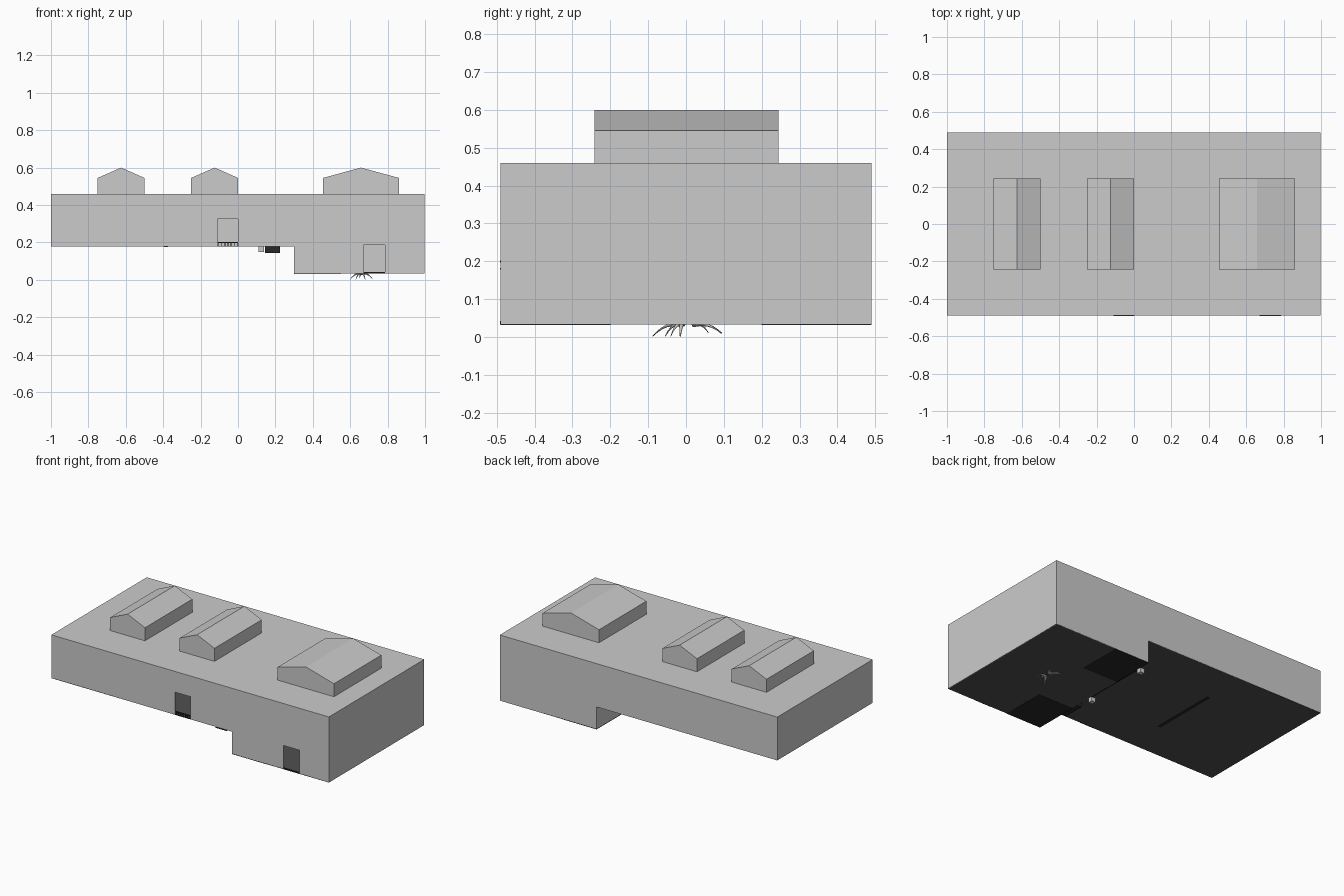
import bpy, bmesh, math
from mathutils import Vector

if "Cube" in bpy.data.objects:
    bpy.data.objects.remove(bpy.data.objects["Cube"])


def material(name, r, g, b):
    m = bpy.data.materials.new(name)
    m.diffuse_color = (r, g, b, 1)
    m.use_nodes = True
    m.node_tree.nodes["Principled BSDF"].inputs["Base Color"].default_value = m.diffuse_color
    return m


GREY = material("light grey plaster", 0.6, 0.6, 0.6)
FLOOR = material("dark grey floor", 0.08, 0.08, 0.08)
BLACK = material("near black metal", 0.02, 0.02, 0.02)
MID = material("medium grey metal", 0.2, 0.2, 0.2)
BONE = material("pale bone", 0.56, 0.56, 0.51)


def finish(bm, name, mat):
    bmesh.ops.recalc_face_normals(bm, faces=bm.faces)
    me = bpy.data.meshes.new(name)
    bm.to_mesh(me)
    bm.free()
    me.materials.append(mat)
    ob = bpy.data.objects.new(name, me)
    bpy.context.collection.objects.link(ob)
    return ob


def boxes(name, mat, *ranges):
    """Each range is x0, x1, y0, y1, z0, z1."""
    bm = bmesh.new()
    for x0, x1, y0, y1, z0, z1 in ranges:
        vs = bmesh.ops.create_cube(bm, size=1)["verts"]
        for v in vs:
            v.co = Vector((x1 if v.co.x > 0 else x0,
                           y1 if v.co.y > 0 else y0,
                           z1 if v.co.z > 0 else z0))
    return finish(bm, name, mat)


def prism(name, mat, profile, y0, y1):
    """Extrude an xz outline along y."""
    bm = bmesh.new()
    f = bm.faces.new([bm.verts.new((x, y0, z)) for x, z in profile])
    r = bmesh.ops.extrude_face_region(bm, geom=[f])
    for v in r["geom"]:
        if isinstance(v, bmesh.types.BMVert):
            v.co.y = y1
    return finish(bm, name, mat)


X0, X1, Y, T = -1.0, 0.997, 0.49, 0.004
LOW, UP, TOP, STEP = 0.033, 0.178, 0.46, 0.30

# Stepped back wall
prism("back_wall", GREY, [(X0, UP), (STEP, UP), (STEP, LOW), (X1, LOW),
                          (X1, TOP), (X0, TOP)], Y - T, Y)

# Front wall in panels, leaving two open doorways
front = [(X0, -0.11, UP, TOP), (-0.11, 0.0, 0.325, TOP), (0.0, 0.67, UP, TOP),
         (STEP, 0.67, LOW, UP), (0.67, 0.785, 0.187, TOP),
         (0.785, X1, LOW, TOP)]
boxes("front_wall", GREY, *[(a, b, -Y, -Y + T, c, d) for a, b, c, d in front])

# End walls, step wall and roof slab
boxes("end_walls", GREY,
      (X0, X0 + T, -Y, Y, UP, TOP), (X1 - T, X1, -Y, Y, LOW, TOP),
      (STEP, STEP + T, -Y, Y, LOW, UP))
boxes("roof", GREY, (X0, X1, -Y, Y, TOP - T, TOP))

# Floors on two levels
boxes("upper_floor", FLOOR, (X0, STEP, -Y, Y, UP, UP + T))
boxes("lower_floor", FLOOR, (STEP, X1, -Y, Y, LOW, LOW + T))
boxes("floor_patches", BLACK,
      (STEP, 0.55, 0.2, Y, LOW - 0.001, LOW + 0.001),
      (STEP, 0.55, -Y, -0.2, LOW - 0.001, LOW + 0.001))

# Gabled roof lights
for i, (a, b) in enumerate([(-0.75, -0.5), (-0.25, 0.0), (0.455, 0.86)]):
    prism("roof_light_%d" % (i + 1), GREY,
          [(a, TOP), (b, TOP), (b, 0.545), ((a + b) / 2, 0.6), (a, 0.545)],
          -0.242, 0.244)

# Ceiling fittings sitting directly under the roof skin
E = 0.0004
boxes("ceiling_lamps", BLACK,
      *[(-0.95, 0.26, s * 0.37 - 0.005, s * 0.37 + 0.005, TOP - 0.01, TOP - E)
        for s in (-1, 1)])
boxes("ceiling_frame", MID,
      (0.11, 0.125, -0.22, 0.22, TOP - 0.01, TOP - E),
      (0.315, 0.33, -0.22, 0.22, TOP - 0.01, TOP - E),
      (0.11, 0.33, -0.22, -0.205, TOP - 0.01, TOP - E),
      (0.11, 0.33, 0.205, 0.22, TOP - 0.01, TOP - E))
boxes("ceiling_duct", MID, (-0.99, -0.76, -0.012, 0.012, TOP - 0.01, TOP - E))

# Wall slats against the inside of the right end wall
boxes("wall_slats", BLACK,
      *[(X1 - 0.01, X1 - E, y - 0.003, y + 0.003, 0.19, 0.38)
        for y in (-0.46, -0.37, -0.27, -0.18, -0.09, 0.0)])

# Low grating at the upper doorway and sill at the lower one
boxes("door_grating", BLACK,
      (-0.11, 0.0, -Y - 0.001, -Y + 0.006, 0.197, 0.202),
      (-0.11, 0.0, -Y - 0.001, -Y + 0.006, UP, 0.182),
      *[(-0.105 + i * 0.0165, -0.101 + i * 0.0165, -Y, -Y + 0.005, UP, 0.2)
        for i in range(7)])
boxes("door_sill", BLACK, (0.67, 0.785, -Y - 0.001, -Y + 0.006, LOW, 0.042))

# Frame feet and step hanging below the upper floor
boxes("frame_feet", GREY,
      *[(0.11, 0.14, y - 0.014, y + 0.014, 0.15, UP) for y in (-0.23, 0.21)])
boxes("hanging_step", BLACK, (0.145, 0.225, -0.2, 0.19, 0.165, UP),
      (0.145, 0.225, -0.44, -0.3, 0.143, UP))
boxes("floor_beam", BLACK, (-0.395, -0.375, -0.23, 0.21, UP - 0.003, UP))


# Curved claws reaching through the lower floor
def claw(name, base, tip, r):
    bm = bmesh.new()
    rings, n, m = [], 7, 8
    base, tip = Vector(base), Vector(tip)
    side = Vector((base.y - tip.y, tip.x - base.x, 0)).normalized()
    for i in range(n):
        t = i / (n - 1)
        c = base.lerp(tip, t)
        c.z = base.z + (tip.z - base.z) * t ** 2.5
        rad = r * (1 - 0.85 * t)
        up = Vector((0, 0, 1)).lerp((tip - base).normalized(), t * 0.6)
        rings.append([bm.verts.new(
            c + rad * (math.cos(k * math.tau / m) * side
                       + math.sin(k * math.tau / m) * up)) for k in range(m)])
    for a, b in zip(rings, rings[1:]):
        for k in range(m):
            bm.faces.new((a[k], a[(k + 1) % m], b[(k + 1) % m], b[k]))
    bm.faces.new(rings[0])
    bm.faces.new(rings[-1])
    ob = finish(bm, name, BONE)
    for p in ob.data.polygons:
        p.use_smooth = True


tips = [(0.60, -0.088), (0.63, -0.055), (0.68, -0.04), (0.72, -0.015),
        (0.605, 0.095), (0.715, 0.093), (0.65, 0.06)]
for i, (x, y) in enumerate(tips):
    claw("claw_%d" % (i + 1), (0.66, -0.01 if y < 0 else 0.02, 0.036),
         (x, y, 0.002 if y < 0 else 0.01), 0.01)
